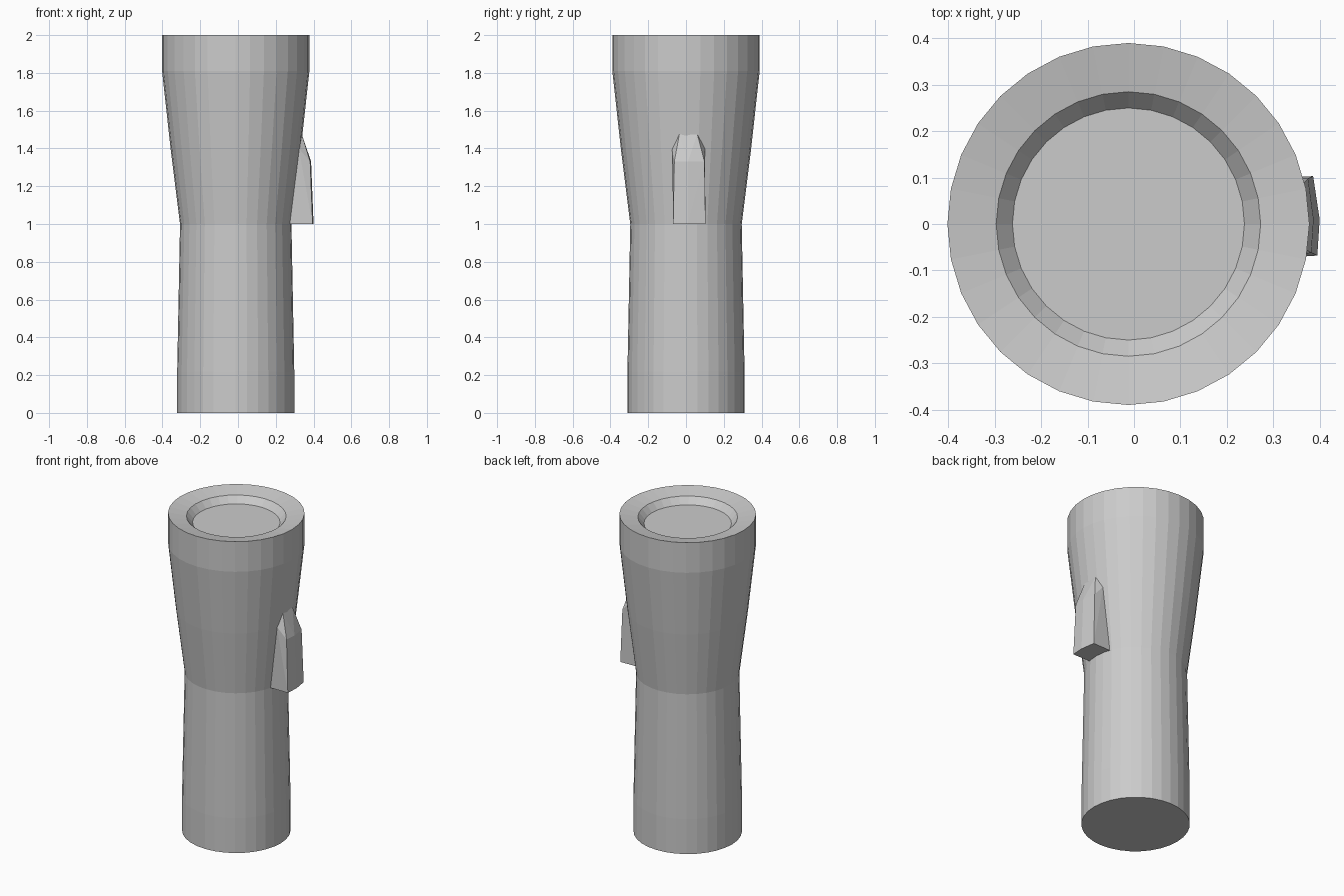
import bpy, bmesh
from math import sin, cos, tau

if "Cube" in bpy.data.objects:
    bpy.data.objects.remove(bpy.data.objects["Cube"])

SIDES = 32
AXIS_X = -0.012


def add_object(name, bm):
    bmesh.ops.recalc_face_normals(bm, faces=bm.faces)
    mesh = bpy.data.meshes.new(name)
    bm.to_mesh(mesh)
    bm.free()
    obj = bpy.data.objects.new(name, mesh)
    bpy.context.collection.objects.link(obj)
    return obj


# Torch body: turned profile (radius, z) with a recessed lens at the top
profile = [(0.31, 0), (0.31, 0.22), (0.295, 1.0), (0.345, 1.4), (0.39, 1.81),
           (0.39, 2.0), (0.285, 1.98), (0.25, 1.94)]
bm = bmesh.new()
rings = [[bm.verts.new((AXIS_X + r * cos(tau * i / SIDES), r * sin(tau * i / SIDES), z))
          for i in range(SIDES)] for r, z in profile]
for low, high in zip(rings, rings[1:]):
    for i in range(SIDES):
        j = (i + 1) % SIDES
        bm.faces.new((low[i], low[j], high[j], high[i]))
bm.faces.new(rings[0][::-1])
bm.faces.new(rings[-1])
add_object("torch_body", bm)

# Switch: block on the right side, sloped at the top into the body
points = [
    (0.395, -0.068, 1.0), (0.40, 0.01, 1.0), (0.386, 0.103, 1.0),       # outer bottom
    (0.382, -0.062, 1.33), (0.387, 0.01, 1.33), (0.375, 0.098, 1.33),   # outer top
    (0.322, -0.073, 1.40), (0.315, 0.1, 1.40),                          # side peaks
    (0.338, -0.035, 1.475), (0.338, 0.06, 1.475),                       # top edge
    (0.265, -0.068, 1.0), (0.255, 0.1, 1.0),                            # inner bottom
]
bm = bmesh.new()
for p in points:
    bm.verts.new(p)
bmesh.ops.convex_hull(bm, input=bm.verts)
add_object("switch", bm)
